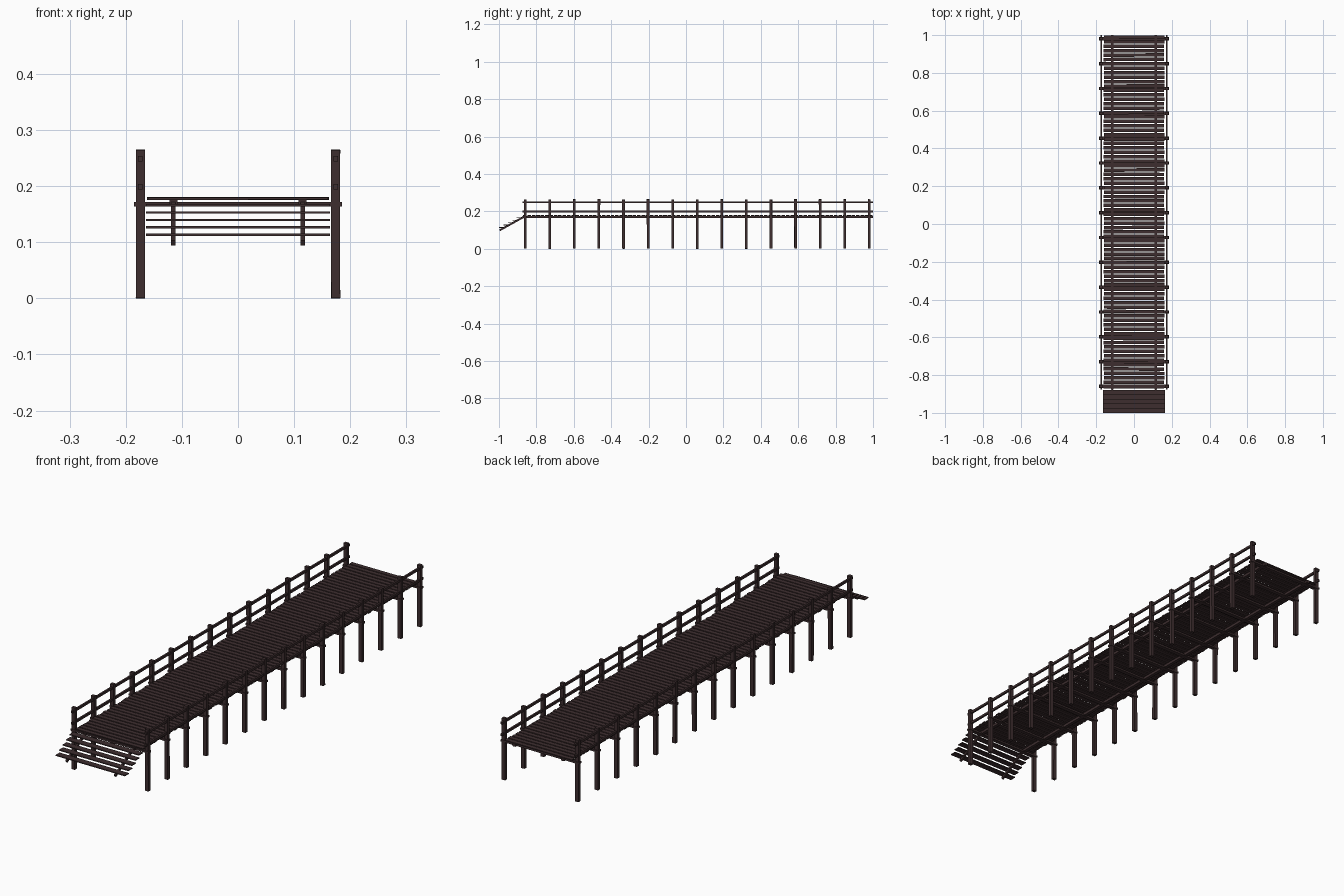
import bpy, bmesh, random
from mathutils import Matrix, Vector, Euler
import math

if "Cube" in bpy.data.objects:
    bpy.data.objects.remove(bpy.data.objects["Cube"])

random.seed(4)

def material(name, col):
    m = bpy.data.materials.new(name)
    m.diffuse_color = (*col, 1)
    m.use_nodes = True
    m.node_tree.nodes["Principled BSDF"].inputs["Base Color"].default_value = m.diffuse_color
    return m

wood = material("dark_brown_wood", (0.047, 0.027, 0.028))

def boxes(name, items):
    """items: (centre, size, rotation xyz) boxes joined in one object"""
    bm = bmesh.new()
    for c, s, r in items:
        mat = (Matrix.Translation(Vector(c)) @ Euler(r).to_matrix().to_4x4()
               @ Matrix.Diagonal((*s, 1)))
        bmesh.ops.create_cube(bm, size=1, matrix=mat)
    me = bpy.data.meshes.new(name)
    bm.to_mesh(me)
    bm.free()
    me.materials.append(wood)
    ob = bpy.data.objects.new(name, me)
    bpy.context.collection.objects.link(ob)
    return ob

def jit(a):
    return random.uniform(-a, a)

FRONT, BACK = -0.86, 0.98
N = 15
ys = [FRONT + i * (BACK - FRONT) / (N - 1) for i in range(N)]
NO = (0, 0, 0)

# posts, slightly uneven
for side, label in ((-1, "left"), (1, "right")):
    boxes(label + "_posts",
          [((side * 0.174, y, 0.1325 + jit(0.0005)), (0.016, 0.014, 0.264),
            (jit(0.004), jit(0.002), 0)) for y in ys])
    # hand rails
    boxes(label + "_rails",
          [((side * 0.174, 0.0625, z), (0.008, 1.875, 0.010), NO)
           for z in (0.249, 0.199)])
    # joist under the deck
    boxes(label + "_joist",
          [((side * 0.115, 0.0625, 0.1705), (0.014, 1.875, 0.011), NO)])
    # sloping stair stringer
    y0, z0, y1, z1 = -0.996, 0.099, -0.868, 0.170
    boxes(label + "_stair_stringer",
          [((side * 0.115, (y0 + y1) / 2, (z0 + z1) / 2),
            (0.008, math.hypot(y1 - y0, z1 - z0), 0.010),
            (math.atan2(z1 - z0, y1 - y0), 0, 0))])

# cross beams carrying the deck
boxes("cross_beams",
      [((0, y, 0.168), (0.370, 0.018, 0.008), NO) for y in ys])

# deck planks
count = 80
pitch = (1.0 + 0.873) / count
boxes("deck_planks",
      [((jit(0.002), -0.873 + (i + 0.5) * pitch, 0.178 + jit(0.0004)),
        (0.320, pitch - 0.005, 0.004), (0, jit(0.002), jit(0.003)))
       for i in range(count)])

# stair treads
boxes("stair_treads",
      [((0, -0.986 + i * 0.0236, 0.1135 + i * 0.0131),
        (0.328, 0.027, 0.004), NO) for i in range(5)])
